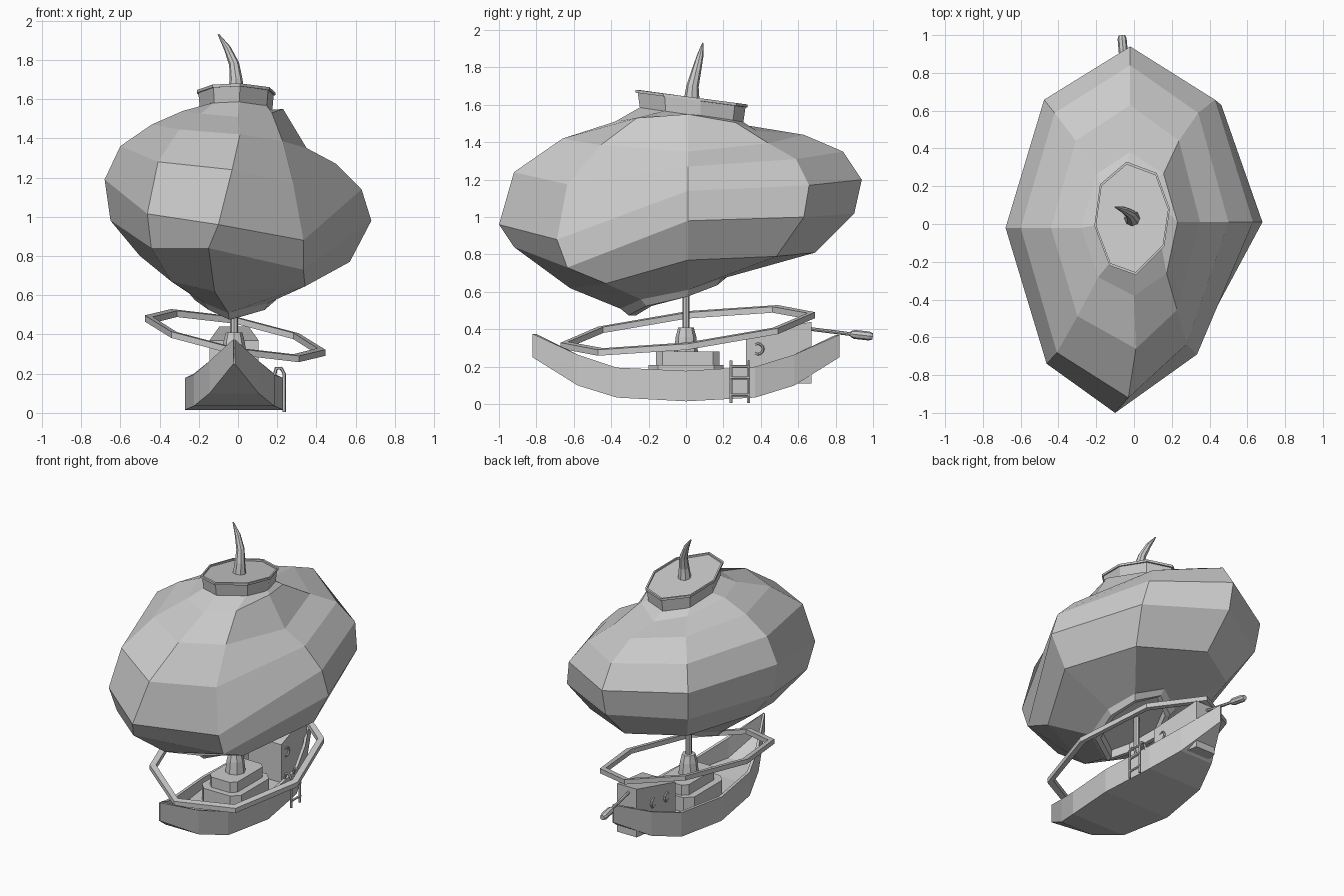
import bpy, math
from mathutils import Vector

if "Cube" in bpy.data.objects:
    bpy.data.objects.remove(bpy.data.objects["Cube"])


def mesh(name, verts, faces):
    me = bpy.data.meshes.new(name)
    me.from_pydata([tuple(v) for v in verts], [], faces)
    me.update()
    ob = bpy.data.objects.new(name, me)
    bpy.context.collection.objects.link(ob)
    return ob


def loft(name, rings, cap_start=True, cap_end=True, closed=False):
    """Skin equal-length rings into one surface."""
    n, m = len(rings[0]), len(rings)
    verts = [v for r in rings for v in r]
    faces = []
    for i in range(m if closed else m - 1):
        a, b = i * n, ((i + 1) % m) * n
        faces += [(a + j, a + (j + 1) % n, b + (j + 1) % n, b + j) for j in range(n)]
    if not closed:
        if cap_start:
            faces.append(tuple(range(n))[::-1])
        if cap_end:
            faces.append(tuple(range((m - 1) * n, m * n)))
    return mesh(name, verts, faces)


def tube(name, pts, radii, sides=8):
    """Round tube along a path with a radius for each point."""
    pts = [Vector(p) for p in pts]
    rings = []
    for i, p in enumerate(pts):
        d = (pts[min(i + 1, len(pts) - 1)] - pts[max(i - 1, 0)]).normalized()
        u = d.cross(Vector((0, 1, 0) if abs(d.y) < 0.9 else (1, 0, 0))).normalized()
        v = d.cross(u)
        rings.append([p + radii[i] * (u * math.cos(t) + v * math.sin(t))
                      for t in [2 * math.pi * k / sides for k in range(sides)]])
    return loft(name, rings)


def tier(name, y0, y1, hw, z0, z1, c=0.05, top=1.0):
    """Chamfered block on the deck."""
    yc, hl = (y0 + y1) / 2, (y1 - y0) / 2
    plan = [(hw, -hl + c), (hw, hl - c), (hw - c, hl), (c - hw, hl),
            (-hw, hl - c), (-hw, c - hl), (c - hw, -hl), (hw - c, -hl)]
    return loft(name, [[(CX + x * s, yc + y * s, z) for x, y in plan]
                       for s, z in ((1, z0), (top, z1))])


CX = -0.02  # boat centre line

# Balloon: (reach, height) down each of the four main seams
east = [(.23, 1.55), (.35, 1.35), (.50, 1.27), (.63, 1.14), (.68, .98), (.57, .77), (.22, .61)]
north = [(.38, 1.46), (.63, 1.44), (.84, 1.35), (.94, 1.20), (.90, 1.02), (.69, .81), (.27, .73)]
west = [(.28, 1.54), (.44, 1.47), (.60, 1.36), (.68, 1.19), (.65, .98), (.50, .80), (.25, .61)]
south = [(.38, 1.51), (.66, 1.42), (.92, 1.24), (1.0, .96), (.92, .84), (.62, .62), (.35, .51)]
south_x = [0, .01, -.03, -.10, -.15, -.12, -.05]
se_x = [.75, .65, .56, .53, .49, .6, .7]
se_z = [0, 0, -.08, -.17, -.18, -.05, 0]
sw_z = [0, 0, -.02, -.06, -.07, -.04, 0]
rings = []
for i in range(7):
    (e, ez), (n, nz), (w, wz), (s, sz) = east[i], north[i], west[i], south[i]
    rings.append([(e, .01, ez), (.68 * e, .70 * n, (ez + nz) / 2), (-.02, n, nz),
                  (-.70 * w, .70 * n, (wz + nz) / 2), (-w, -.02, wz),
                  (-.68 * w, -.74 * s, (wz + sz) / 2 + sw_z[i]), (south_x[i], -s, sz),
                  (se_x[i] * e, -.69 * s, (ez + sz) / 2 + se_z[i])])

# Crown plan, lying in a tilted plane
crown = [(.19, .08), (.12, .27), (-.04, .33), (-.18, .21),
         (-.21, -.01), (-.13, -.22), (.01, -.27), (.16, -.12)]


def crown_ring(s, dz):
    return [(s * (x + .01) - .01, s * (y - .03) + .03, 1.645 - .13 * y + dz) for x, y in crown]


mouth = [(x * .88, y * .88, z - .035) for x, y, z in rings[-1]]
lip = [(x * .76, y * .76, z - .035) for x, y, z in rings[-1]]
inner = [(x * .74, y * .74, z + .02) for x, y, z in rings[-1]]
loft("balloon", [inner, lip, mouth] + rings[::-1] + [crown_ring(.90, -.09)])
loft("crown", [crown_ring(.92, -.10), crown_ring(.96, -.015), crown_ring(1, -.015),
               crown_ring(1, 0), crown_ring(.95, 0), crown_ring(.95, -.012)])

# Curved stem on top
tube("stem", [(-.01, .03, 1.62), (-.01, .035, 1.70), (-.02, .055, 1.78),
              (-.055, .075, 1.86), (-.10, .09, 1.93)], [.043, .033, .026, .018, .004])

# Tilted octagonal hoop
hoop = []
for k in range(8):
    a = k * math.pi / 4
    sec = []
    for off, dz in ((-.02, -.016), (.02, -.016), (.02, .016), (-.02, .016)):
        x = CX + .005 + (.44 + off) * math.cos(a)
        y = .01 + (.66 + off) * math.sin(a)
        sec.append((x, y, .39 - .19 * x + .12 * y + dz))
    hoop.append(sec)
loft("hoop", hoop, closed=True)

# Hull: stations of (y, half width, bottom, gunwale)
st = [(-.82, .004, .25, .375), (-.58, .125, .10, .265), (-.37, .205, .035, .195),
      (0, .25, .015, .178), (.37, .205, .035, .2), (.58, .125, .10, .265), (.82, .004, .25, .37)]
sections = []
for y, w, b, g in st:
    t, d = max(w - .02, .001), max(.11, b + .03)
    yi = y * (.975 if abs(y) > .8 else 1)
    sections.append([(CX - w, y, b), (CX + w, y, b), (CX + w, y, g),
                     (CX + t, yi, g), (CX + t, yi, d), (CX - t, yi, d),
                     (CX - t, yi, g), (CX - w, y, g)])
loft("hull", sections)

# Deckhouse tiers, mast foot and mast
tier("deck_base", -.20, .20, .15, .08, .21)
tier("deck_house", -.16, .18, .105, .20, .28, .035)
tube("mast_foot", [(CX, 0, .27), (CX, 0, .36), (CX, 0, .41)], [.065, .055, .042])
tube("mast", [(CX, 0, .40), (CX, 0, .64)], [.02, .02])

# Stern cabin
loft("cabin", [[(CX + s * w, y, z) for s, z in ((-1, .11), (1, .11), (1, t), (-1, t))]
               for y, w, t in ((.32, .125, .37), (.67, .075, .44))])
for i, (side, y) in enumerate(((1, .385), (-1, .40), (-1, .52))):
    x = CX + side * (.125 - (y - .32) * .143)
    bpy.ops.mesh.primitive_torus_add(location=(x, y, .295), rotation=(0, math.pi / 2, -side * .14),
                                     major_radius=.028, minor_radius=.007,
                                     major_segments=12, minor_segments=6)
    bpy.context.object.name = f"porthole_{i + 1}"

# Tiller with a thick grip
tube("tiller", [(-.03, .64, .405), (-.055, .90, .372)], [.01, .01])
tube("tiller_grip", [(-.055, .88, .375), (-.056, .90, .373), (-.063, .98, .364), (-.064, .998, .362)],
     [.015, .024, .024, .017])

# Side ladder hooked over the gunwale
for i, y in enumerate((.24, .335)):
    tube(f"ladder_rail_{i + 1}", [(.235, y, .005), (.235, y, .20), (.22, y, .228),
                                  (.195, y, .228), (.185, y, .19)], [.009] * 5, 6)
for i, z in enumerate((.05, .14, .20)):
    tube(f"ladder_rung_{i + 1}", [(.237, .235, z), (.237, .34, z)], [.008, .008], 6)

# Consistent outward normals
import bmesh
for ob in bpy.context.collection.objects:
    bm = bmesh.new()
    bm.from_mesh(ob.data)
    bmesh.ops.recalc_face_normals(bm, faces=bm.faces)
    bm.to_mesh(ob.data)
    bm.free()
